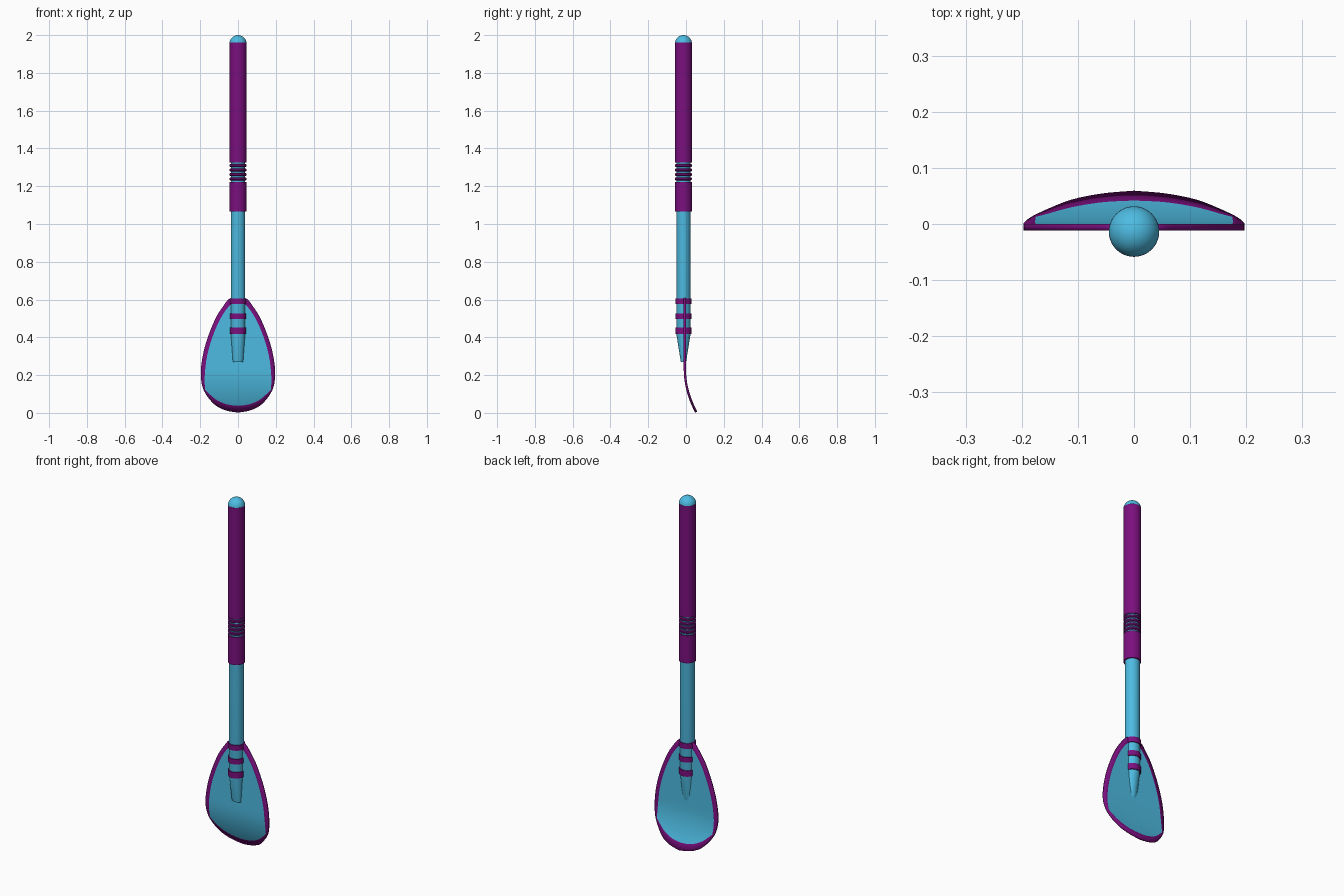
import bpy, bmesh, math

cube = bpy.data.objects.get("Cube")
if cube:
    bpy.data.objects.remove(cube, do_unlink=True)


def material(name, color):
    m = bpy.data.materials.new(name)
    m.use_nodes = True
    m.diffuse_color = color
    m.node_tree.nodes["Principled BSDF"].inputs["Base Color"].default_value = color
    return m


BLUE = material("sky_blue", (0.075, 0.50, 0.76, 1))
PURPLE = material("deep_purple", (0.20, 0.005, 0.21, 1))
AXIS_Y = -0.0135   # handle axis
GRIP_R = 0.045
SHAFT_R = 0.038


def finish(bm, name, *mats):
    bmesh.ops.recalc_face_normals(bm, faces=bm.faces[:])
    mesh = bpy.data.meshes.new(name)
    bm.to_mesh(mesh)
    bm.free()
    for m in mats:
        mesh.materials.append(m)
    ob = bpy.data.objects.new(name, mesh)
    bpy.context.collection.objects.link(ob)
    return ob


def smooth(ob):
    bpy.ops.object.select_all(action='DESELECT')
    ob.select_set(True)
    bpy.context.view_layer.objects.active = ob
    bpy.ops.object.shade_smooth_by_angle(angle=math.radians(35))


def loft(name, sections, mat, sides=40):
    """Closed stack of ellipses given as (x radius, y radius, z)."""
    bm = bmesh.new()
    rings = []
    for rx, ry, z in sections:
        rings.append([bm.verts.new((rx * math.cos(a), AXIS_Y + ry * math.sin(a), z))
                      for a in (math.tau * i / sides for i in range(sides))])
    for lo, hi in zip(rings, rings[1:]):
        for i in range(sides):
            j = (i + 1) % sides
            bm.faces.new((lo[i], lo[j], hi[j], hi[i]))
    bm.faces.new(rings[0])
    bm.faces.new(rings[-1])
    ob = finish(bm, name, mat)
    smooth(ob)
    return ob


def tube(name, r, z0, z1, mat, bevel=0.0):
    loft(name, [(r - bevel, r - bevel, z0), (r, r, z0 + bevel + 1e-4),
                (r, r, z1 - bevel - 1e-4), (r - bevel, r - bevel, z1)], mat)


def spline(pts, steps=4):
    """Smooth curve through the points."""
    out = []
    for i in range(len(pts) - 1):
        p = [pts[max(i - 1, 0)], pts[i], pts[i + 1], pts[min(i + 2, len(pts) - 1)]]
        for s in range(steps):
            t = s / steps
            out.append(tuple(
                0.5 * (2 * b + (c - a) * t + (2 * a - 5 * b + 4 * c - d) * t * t
                       + (3 * b - a - 3 * c + d) * t ** 3)
                for a, b, c, d in zip(*p)))
    return out + [pts[-1]]


# Shaft with a flattened, tapering tip
loft("shaft", [(0.027, 0.014, 0.27), (SHAFT_R, SHAFT_R, 0.42),
               (SHAFT_R, SHAFT_R, 1.9)], BLUE)

# Collars holding the blade
for i, (z0, z1) in enumerate([(0.418, 0.452), (0.498, 0.527), (0.576, 0.606)]):
    tube(f"collar_{i + 1}", 0.043, z0, z1, PURPLE)

# Grip in two parts with rounded rings between them
tube("lower_grip", GRIP_R, 1.065, 1.222, PURPLE)
tube("upper_grip", GRIP_R, 1.325, 1.96, PURPLE)
for i in range(4):
    z = 1.2395 + i * 0.0235
    tube(f"grip_ring_{i + 1}", GRIP_R, z - 0.008, z + 0.008, PURPLE, 0.004)

# Domed end cap
dome = [(math.cos(a) * GRIP_R, math.cos(a) * GRIP_R, 1.955 + math.sin(a) * GRIP_R)
        for a in (math.radians(7 + 82 * i / 10) for i in range(11))]
loft("end_cap", dome, BLUE)

# Blade: half outline from bottom to top, rim and panel, then mirrored
outer = spline([(0, 0.004), (0.065, 0.016), (0.125, 0.047), (0.18, 0.118),
                (0.197, 0.2), (0.187, 0.3), (0.16, 0.4), (0.119, 0.5),
                (0.082, 0.56), (0.045, 0.605), (0, 0.61)])
inner = spline([(0, 0.04), (0.06, 0.048), (0.12, 0.075), (0.175, 0.125)])[:-1]
inner += spline([(0.175, 0.125), (0.176, 0.2), (0.164, 0.3), (0.136, 0.4),
                 (0.098, 0.49), (0.06, 0.55), (0.03, 0.578), (0, 0.585)])


def bent(x, z):
    curl = max(0, (0.23 - z) / 0.226)
    return (x, -0.006 + 0.06 * curl ** 2, z)


bm = bmesh.new()


def face(points, index):
    unique = list(dict.fromkeys(points))
    f = bm.faces.new([bm.verts.new(bent(*p)) for p in unique])
    f.material_index = index


for i in range(len(outer) - 1):
    a, b, c, d = outer[i], outer[i + 1], inner[i + 1], inner[i]
    face((a, b, c, d), 1)
    face((d, c, (0, c[1]), (0, d[1])), 0)
bmesh.ops.remove_doubles(bm, verts=bm.verts[:], dist=1e-5)
blade = finish(bm, "blade", BLUE, PURPLE)
mirror = blade.modifiers.new("mirror", 'MIRROR')
mirror.use_clip = True
solid = blade.modifiers.new("thickness", 'SOLIDIFY')
solid.thickness = 0.012
solid.offset = 0
smooth(blade)
